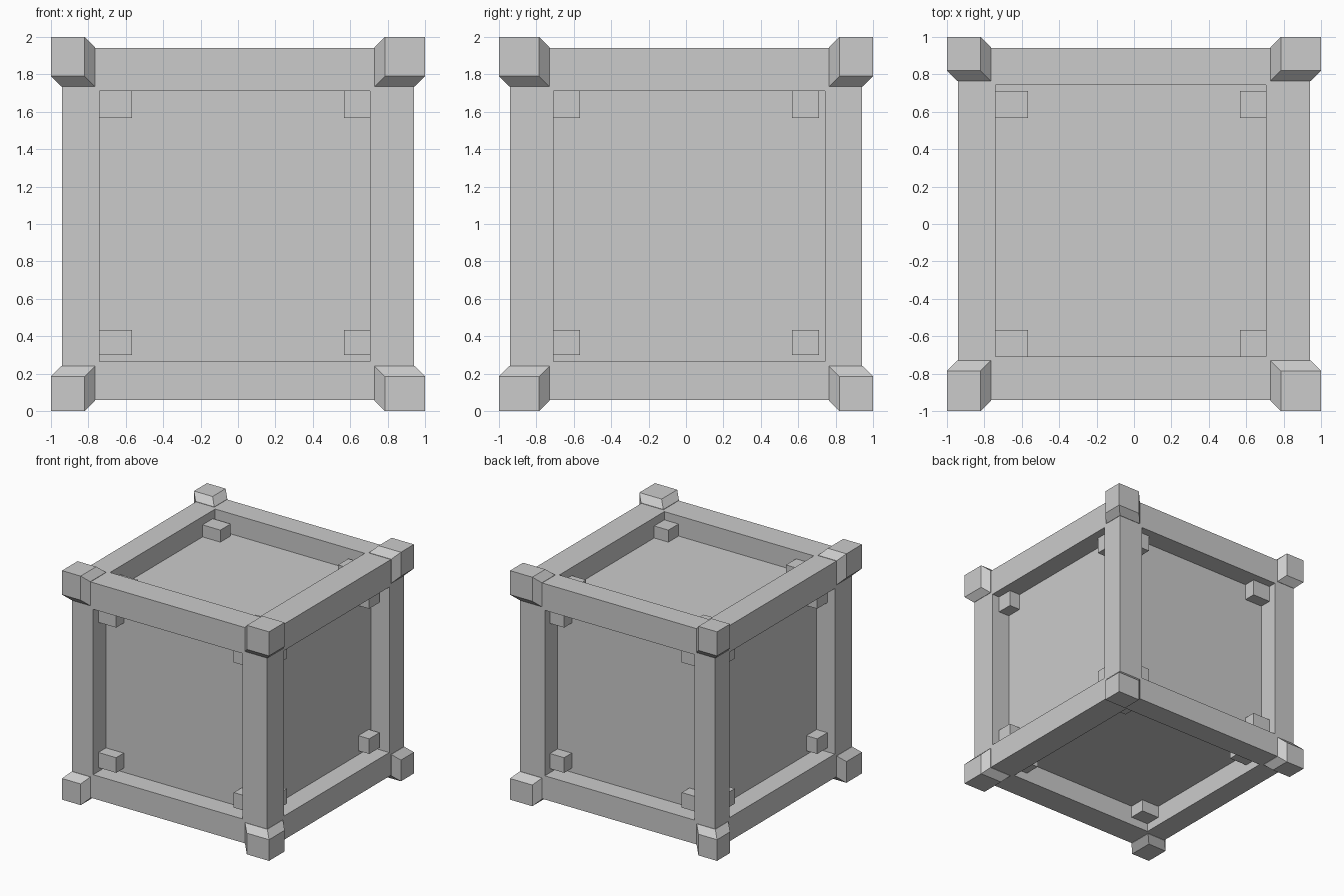
import bpy, bmesh
from mathutils import Vector
from itertools import product

if "Cube" in bpy.data.objects:
    bpy.data.objects.remove(bpy.data.objects["Cube"])

C = Vector((0, 0, 1))          # crate centre


def hull(name, points):
    """Convex solid round a set of points given relative to the crate centre."""
    bm = bmesh.new()
    for p in points:
        bm.verts.new(Vector(p) + C)
    res = bmesh.ops.convex_hull(bm, input=bm.verts)
    junk = {v for v in res["geom_interior"] + res["geom_unused"]
            if isinstance(v, bmesh.types.BMVert)}
    bmesh.ops.delete(bm, geom=list(junk), context='VERTS')
    bmesh.ops.dissolve_limit(bm, angle_limit=0.01, verts=bm.verts, edges=bm.edges)
    bmesh.ops.recalc_face_normals(bm, faces=bm.faces)
    me = bpy.data.meshes.new(name)
    bm.to_mesh(me)
    bm.free()
    ob = bpy.data.objects.new(name, me)
    bpy.context.collection.objects.link(ob)
    return ob


def box(name, ranges):
    return hull(name, product(*ranges))


# Inner edges of each part on the low / high side of x, y, z
cap_in = [(-.82, .785), (-.785, .82), (-.815, .79)]
beam_in = [(-.74, .705), (-.708, .742), (-.735, .71)]
block_out = [(-.745, .71), (-.712, .71), (-.70, .715)]
FRAME, CORE, BLOCK_IN, BLOCK_TOP, SLOPE = .942, .765, .568, .87, .055

# Recessed panels
box("inner_panels", [(-CORE, CORE)] * 3)

# Edge beams and the small blocks on the panels
for axis in range(3):
    u, v = [a for a in range(3) if a != axis]
    for i, j in product((0, 1), repeat=2):
        r = [None] * 3
        r[axis] = (-FRAME, FRAME)
        r[u] = (beam_in[u][i], (2 * i - 1) * FRAME)
        r[v] = (beam_in[v][j], (2 * j - 1) * FRAME)
        box("edge_beam", r)
        for s in (-1, 1):
            r[axis] = (s * .7, s * BLOCK_TOP)
            r[u] = ((2 * i - 1) * BLOCK_IN, block_out[u][i])
            r[v] = ((2 * j - 1) * BLOCK_IN, block_out[v][j])
            box("panel_block", r)

# Corner caps: a block swept diagonally inward, giving sloped inner sides
for idx in product((0, 1), repeat=3):
    sign = Vector([2 * i - 1 for i in idx])
    outer = [Vector(p) for p in product(
        *[(sign[a], cap_in[a][idx[a]]) for a in range(3)])]
    hull("corner_cap", outer + [p - sign * SLOPE for p in outer])
